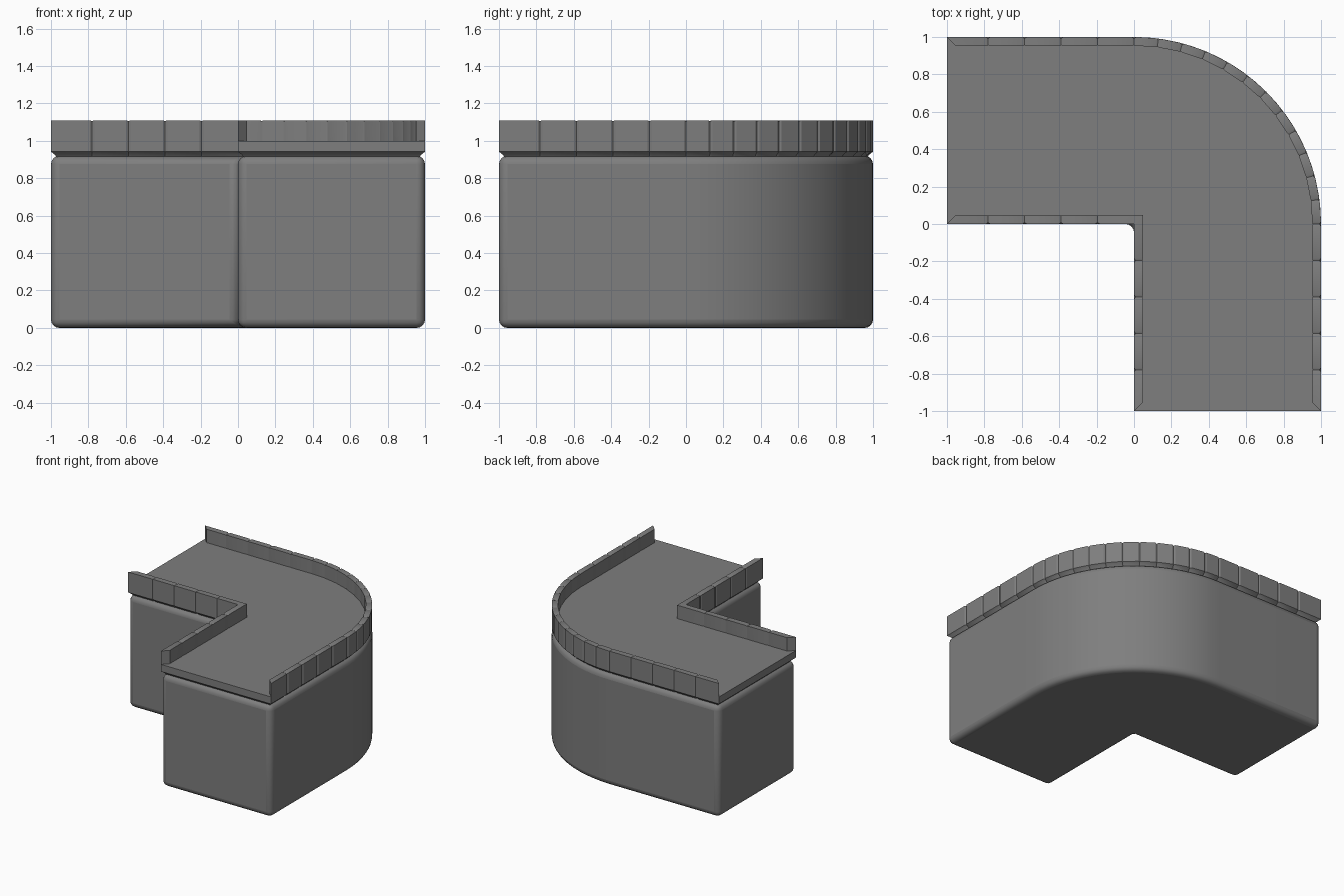
import bpy, bmesh, math
from mathutils import Vector

if "Cube" in bpy.data.objects:
    bpy.data.objects.remove(bpy.data.objects["Cube"])

grey = bpy.data.materials.new("stone grey")
grey.diffuse_color = (0.21, 0.21, 0.21, 1)
grey.use_nodes = True
grey.node_tree.nodes["Principled BSDF"].inputs["Base Color"].default_value = grey.diffuse_color

GAP, NOTCH = 0.012, 0.007      # groove half-width and depth
STEP, ARC = 0.195, 12          # block length, blocks on the curve
JOINTS = [STEP * k for k in range(1, 5)]


def make(name, verts, faces, angle=30):
    bm = bmesh.new()
    vs = [bm.verts.new(v) for v in verts]
    for f in faces:
        bm.faces.new([vs[i] for i in f])
    bmesh.ops.recalc_face_normals(bm, faces=bm.faces)
    me = bpy.data.meshes.new(name)
    bm.to_mesh(me)
    bm.free()
    me.materials.append(grey)
    ob = bpy.data.objects.new(name, me)
    bpy.context.collection.objects.link(ob)
    return ob


def smooth(ob, angle):
    bpy.ops.object.select_all(action='DESELECT')
    ob.select_set(True)
    bpy.context.view_layer.objects.active = ob
    bpy.ops.object.shade_smooth_by_angle(angle=math.radians(angle))


def stack(rings):
    """Closed solid from equal-length rings of 3D points."""
    n = len(rings[0])
    verts = [p for r in rings for p in r]
    faces = [[k * n + i, k * n + (i + 1) % n, (k + 1) * n + (i + 1) % n, (k + 1) * n + i]
             for k in range(len(rings) - 1) for i in range(n)]
    faces += [list(range(n)), list(range((len(rings) - 1) * n, len(rings) * n))]
    return verts, faces


# Outline with block joints: entries are (point, is_groove)
def straight(ts, f):
    out = []
    for t in ts:
        out += [(f(t - GAP), 0), (f(t), 1), (f(t + GAP), 0)]
    return out


def on_circle(a):
    return Vector((math.sin(a), math.cos(a)))


outer = [(Vector((-1, 1)), 0)]
outer += straight([-t for t in reversed(JOINTS)], lambda t: Vector((t, 1)))
for k in range(ARC + 1):
    a = math.pi / 2 * k / ARC
    outer += [(on_circle(a - GAP) if k else Vector((-GAP, 1)), 0), (on_circle(a), 1),
              (on_circle(a + GAP) if k < ARC else Vector((1, -GAP)), 0)]
outer += straight(JOINTS, lambda t: Vector((1, -t)))
outer += [(Vector((1, -1)), 0)]
inner = [(Vector((0, -1)), 0)]
inner += straight([-t for t in reversed(JOINTS)], lambda t: Vector((0, t)))
inner += [(Vector((0, 0)), 0)]
inner += straight(JOINTS, lambda t: Vector((-t, 0)))
inner += [(Vector((-1, 0)), 0)]
outline = outer + inner


def ring(z, d, notch=NOTCH, drop=0.0):
    """Outline moved inwards by d, with grooves cut at the joints."""
    pts = []
    n = len(outline)
    for i, (p, g) in enumerate(outline):
        a = (p - outline[i - 1][0]).normalized()
        b = (outline[(i + 1) % n][0] - p).normalized()
        na, nb = Vector((a.y, -a.x)), Vector((b.y, -b.x))
        m = (na + nb) / (1 + na.dot(nb))
        q = p + m * (d + notch * g)
        pts.append(Vector((q.x, q.y, z - drop * g)))
    return pts


# Rounded L-shaped base
path = [(-1, 0), (-1, 1)] + [tuple(on_circle(math.pi / 2 * k / 20)) for k in range(21)]
path += [(1, -1), (0, -1), (0, 0)]
base = make("base", *stack([[(x, y, z) for x, y in path] for z in (0, 0.92)]))
bev = base.modifiers.new("rounded edges", 'BEVEL')
bev.width, bev.segments = 0.045, 4
bev.limit_method, bev.angle_limit = 'ANGLE', math.radians(40)
smooth(base, 40)

# Floor slab with chamfered underside
slab = make("floor_slab", *stack([ring(0.905, 0.035), ring(0.925, 0.022),
                                  ring(0.942, 0.0), ring(1.0, 0.0)]))
smooth(slab, 25)

# Low walls with mitred ends, along the outer and inner sides
W, TOP = 0.047, 1.11
section = [ring(1.0, 0), ring(TOP, 0, NOTCH, 0.005),
           ring(TOP, W, -0.003, 0.005), ring(1.0, W, -0.003)]
n_out = len(outer)
for name, lo, hi in (("outer_wall", 0, n_out), ("inner_wall", n_out, len(outline))):
    loops = [[s[i] for s in section] for i in range(lo, hi)]
    smooth(make(name, *stack(loops)), 25)
